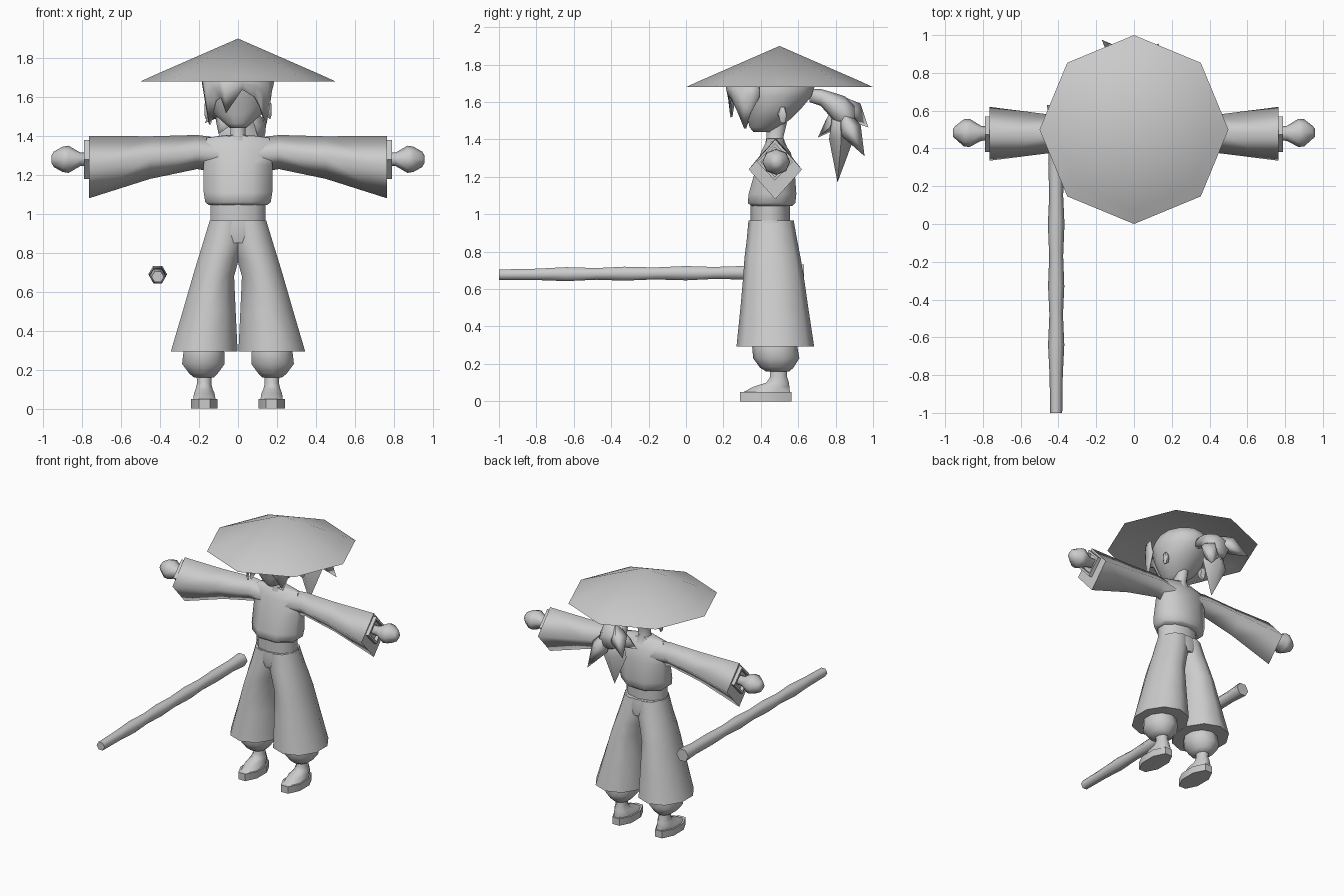
import bpy, bmesh
from math import sin, cos, pi, radians
from mathutils import Vector

if "Cube" in bpy.data.objects:
    bpy.data.objects.remove(bpy.data.objects["Cube"], do_unlink=True)

grey = bpy.data.materials.new("plain grey")
grey.use_nodes = True
GREY = (0.6, 0.6, 0.6, 1)
grey.diffuse_color = GREY
grey.node_tree.nodes["Principled BSDF"].inputs["Base Color"].default_value = GREY


def finish(name, bm, angle=60):
    bmesh.ops.recalc_face_normals(bm, faces=bm.faces)
    mesh = bpy.data.meshes.new(name)
    bm.to_mesh(mesh)
    bm.free()
    ob = bpy.data.objects.new(name, mesh)
    bpy.context.collection.objects.link(ob)
    mesh.materials.append(grey)
    bpy.ops.object.select_all(action='DESELECT')
    ob.select_set(True)
    bpy.context.view_layer.objects.active = ob
    bpy.ops.object.shade_smooth_by_angle(angle=radians(angle))
    return ob


def bridge(bm, rows, closed=True):
    for r, s in zip(rows, rows[1:]):
        for i in range(len(r) if closed else len(r) - 1):
            j = (i + 1) % len(r)
            bm.faces.new((r[i], r[j], s[j], s[i]))


def loft(name, rings, axis="z", n=8, boxy=True, side=1, caps=True, angle=60):
    """Rings are (position on axis, min a, max a, min b, max b)."""
    bm = bmesh.new()
    rows = []
    phase = pi / n if boxy else 0
    grow = 1 / cos(phase)
    for t, a0, a1, b0, b1 in rings:
        row = []
        for i in range(n):
            w = 2 * pi * i / n + phase
            a = (a0 + a1) / 2 + (a1 - a0) / 2 * grow * cos(w)
            b = (b0 + b1) / 2 + (b1 - b0) / 2 * grow * sin(w)
            p = {"z": (a, b, t), "x": (t, a, b), "y": (a, t, b)}[axis]
            row.append(bm.verts.new((p[0] * side, p[1], p[2])))
        rows.append(row)
    bridge(bm, rows)
    if caps:
        bm.faces.new(rows[0])
        bm.faces.new(rows[-1])
    return finish(name, bm, angle)


def spike(name, root, mid, tip, width, depth):
    """Curved four-sided lock of hair."""
    root, mid, tip = map(Vector, (root, mid, tip))
    bm = bmesh.new()
    rows = []
    for c, k in ((root, 0.5), (mid, 1)):
        d = (tip - root).normalized()
        u = Vector((1, 0, 0)) - d * d.x
        u.normalize()
        v = d.cross(u)
        rows.append([bm.verts.new(c + o * k) for o in (u * width, v * depth, -u * width, -v * depth)])
    bridge(bm, rows)
    bm.faces.new(rows[0])
    end = bm.verts.new(tip)
    for i in range(4):
        bm.faces.new((rows[1][i], rows[1][(i + 1) % 4], end))
    finish(name, bm, 100)


# Hat: eight-sided cone with a hollow underside
bm = bmesh.new()
apex, inner = bm.verts.new((0, 0.5, 1.9)), bm.verts.new((0, 0.5, 1.84))
rows = [[bm.verts.new((r * cos(i * pi / 4), 0.5 + r * sin(i * pi / 4), z)) for i in range(8)]
        for r, z in ((0.43, 1.712), (0.5, 1.68), (0.43, 1.695))]
bridge(bm, rows)
for i in range(8):
    j = (i + 1) % 8
    bm.faces.new((apex, rows[0][i], rows[0][j]))
    bm.faces.new((inner, rows[2][i], rows[2][j]))
finish("straw_hat", bm)

# Head and neck
loft("head", [(1.44, -.04, .04, .36, .46), (1.465, -.07, .07, .34, .5), (1.51, -.12, .12, .33, .56),
              (1.57, -.155, .155, .31, .62), (1.63, -.168, .168, .29, .67), (1.69, -.172, .172, .28, .69),
              (1.75, -.14, .14, .32, .65), (1.79, -.07, .07, .4, .58)], n=12)
loft("neck", [(1.36, -.06, .06, .42, .54), (1.41, -.038, .038, .43, .52), (1.49, -.04, .04, .43, .54)])

# Fringe: curved sheet with a zigzag hem, (angle from the front, hem height)
hem = [(-82, 1.63), (-68, 1.54), (-58, 1.46), (-42, 1.58), (-30, 1.6), (-21, 1.52), (7, 1.64),
       (30, 1.6), (42, 1.55), (56, 1.46), (68, 1.55), (82, 1.63)]
bm = bmesh.new()
rows = []
for k in (0, 0.5, 1):
    row = []
    for deg, z in hem:
        w = radians(deg)
        grow = 1 - 0.08 * k * k
        row.append(bm.verts.new((0.178 * grow * sin(w), 0.42 - 0.2 * grow * cos(w), 1.71 + (z - 1.71) * k)))
    rows.append(row)
bridge(bm, rows, closed=False)
fringe = finish("fringe", bm)
mod = fringe.modifiers.new("thickness", 'SOLIDIFY')
mod.thickness = 0.012

# Ponytail: gathered root, full middle, and pointed locks
loft("ponytail", [(.66, -.03, .03, 1.6, 1.67), (.72, -.04, .04, 1.58, 1.67), (.79, -.08, .08, 1.5, 1.65),
                  (.85, -.1, .1, 1.44, 1.63), (.9, -.07, .07, 1.46, 1.58)], axis="y", boxy=False, angle=80)
locks = [((-.03, .84, 1.6), (-.08, .89, 1.55), (-.17, .975, 1.465), .06, .06),
         ((.03, .84, 1.55), (.08, .88, 1.45), (.13, .955, 1.31), .07, .06),
         ((0, .82, 1.57), (0, .83, 1.4), (.01, .81, 1.17), .1, .065),
         ((-.03, .8, 1.56), (-.07, .78, 1.48), (-.1, .705, 1.41), .05, .04)]
for i, lock in enumerate(locks):
    spike(f"ponytail_lock_{i + 1}", *lock)

# Torso and belt
loft("torso", [(1.045, -.15, .15, .35, .57), (1.06, -.168, .168, .33, .585), (1.11, -.176, .176, .335, .59),
               (1.25, -.176, .176, .375, .58), (1.33, -.174, .174, .4, .56), (1.39, -.16, .16, .43, .52),
               (1.405, -.06, .06, .43, .52)])
loft("belt", [(.96, -.142, .142, .35, .55), (1.05, -.142, .142, .35, .55)], n=10)
loft("hips", [(.85, -.14, .14, .345, .575), (.9, -.16, .16, .335, .58), (.967, -.146, .146, .34, .57)], n=10)

for name, s in (("left", 1), ("right", -1)):
    # Wide sleeve with a recessed opening, cuff and hand
    loft(name + "_sleeve", [(.1, .4, .56, 1.21, 1.39), (.21, .4, .56, 1.23, 1.405), (.45, .375, .58, 1.18, 1.398),
                            (.765, .335, .62, 1.08, 1.4)], "x", 4, False, s, False, 120)
    loft(name + "_sleeve_lining", [(.765, .335, .62, 1.08, 1.4), (.765, .355, .6, 1.1, 1.385),
                                   (.7, .37, .585, 1.13, 1.38)], "x", 4, False, s)
    loft(name + "_cuff", [(.68, .38, .57, 1.18, 1.38), (.79, .38, .57, 1.18, 1.38),
                          (.79, .4, .55, 1.2, 1.36), (.765, .4, .55, 1.2, 1.36)], "x", 4, False, s)
    loft(name + "_hand", [(.72, .45, .51, 1.25, 1.31), (.81, .44, .52, 1.245, 1.315), (.87, .408, .557, 1.21, 1.35),
                          (.9, .41, .555, 1.215, 1.345), (.945, .45, .52, 1.24, 1.32),
                          (.957, .46, .505, 1.26, 1.3)], "x", 8, False, s)
    loft(name + "_ear", [(.14, .49, .53, 1.5, 1.57), (.165, .495, .54, 1.48, 1.58),
                         (.172, .505, .535, 1.5, 1.57)], "x", 6, False, s)

    # Flared trouser leg
    loft(name + "_trouser_leg", [(.966, -.04, .145, .34, .57), (.85, -.03, .18, .33, .59), (.77, -.005, .205, .32, .605),
                                 (.68, .02, .232, .315, .62), (.5, .012, .284, .3, .645),
                                 (.293, .002, .345, .28, .675)], n=10, side=s)
    # Gathered calf, foot and sole
    loft(name + "_calf", [(.4, .1, .26, .38, .58), (.29, .07, .28, .36, .59), (.23, .068, .287, .365, .6),
                          (.18, .105, .25, .4, .57), (.16, .125, .225, .43, .55)], n=10, side=s)
    loft(name + "_foot", [(.2, .135, .215, .45, .54), (.13, .137, .21, .45, .54), (.1, .13, .218, .43, .55),
                          (.078, .12, .226, .36, .553), (.048, .115, .23, .305, .556)], side=s)
    loft(name + "_sole", [(0, .105, .24, .29, .565), (.05, .105, .24, .29, .565)], side=s)

# Knotted wooden staff
stations = [(-1, .032), (-.8, .035), (-.64, .043), (-.48, .036), (-.33, .043), (-.17, .037),
            (0, .044), (.15, .037), (.32, .042), (.5, .04), (.63, .048)]
rings = []
for y, r in stations:
    z = 0.685 + 0.008 * y
    rings.append((y, -.412 - r, -.412 + r, z - r, z + r))
loft("staff", rings, axis="y", n=6, boxy=False)
